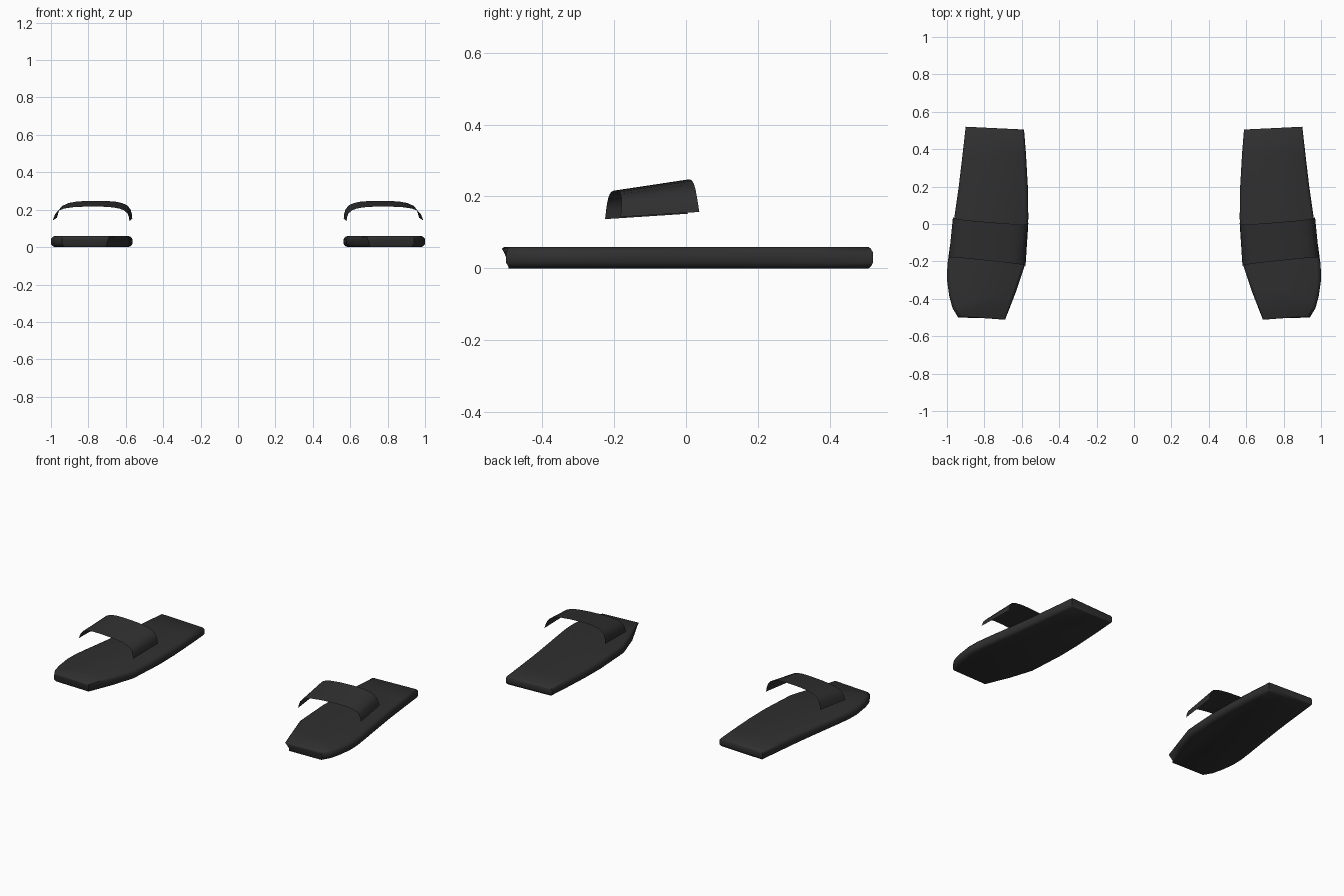
import bpy, bmesh

if "Cube" in bpy.data.objects:
    bpy.data.objects.remove(bpy.data.objects["Cube"])

rubber = bpy.data.materials.new("charcoal_rubber")
rubber.diffuse_color = (0.029, 0.029, 0.029, 1)
rubber.use_nodes = True
rubber.node_tree.nodes["Principled BSDF"].inputs["Base Color"].default_value = rubber.diffuse_color


def finish(bm, name, angle):
    mesh = bpy.data.meshes.new(name)
    bm.to_mesh(mesh)
    bm.free()
    ob = bpy.data.objects.new(name, mesh)
    bpy.context.collection.objects.link(ob)
    mesh.materials.append(rubber)
    bpy.ops.object.select_all(action='DESELECT')
    bpy.context.view_layer.objects.active = ob
    ob.select_set(True)
    bpy.ops.object.shade_smooth_by_angle(angle=angle)


# Sole outline, counter-clockwise from the inner toe corner
OUTLINE = [(0.685, -0.518), (0.94, -0.50), (0.97, -0.45), (0.987, -0.39),
           (1.0, -0.30), (0.998, -0.22), (0.986, -0.13), (0.96, 0.04),
           (0.937, 0.20), (0.918, 0.36), (0.90, 0.52), (0.588, 0.505),
           (0.578, 0.38), (0.567, 0.19), (0.565, 0.03), (0.58, -0.21),
           (0.632, -0.365)]
# Sole layers: height, width scale, length scale, inner toe corner pinch
LAYERS = [(0.0, 0.90, 0.975, 0.012), (0.005, 0.955, 0.988, 0.02),
          (0.016, 1.0, 1.0, 0.025), (0.044, 1.0, 1.0, 0.012),
          (0.055, 0.955, 0.988, 0.0), (0.06, 0.90, 0.975, 0.0)]


def sole(side, name):
    bm = bmesh.new()
    rings = []
    for z, sx, sy, pinch in LAYERS:
        ring = []
        for i, (x, y) in enumerate(OUTLINE):
            px, py = 0.78 + (x - 0.78) * sx, y * sy
            if i == 0:
                px, py = px + pinch * 0.7, py + pinch
            ring.append(bm.verts.new((side * px, py, z)))
        rings.append(ring)
    n = len(OUTLINE)
    for a, b in zip(rings, rings[1:]):
        for i in range(n):
            j = (i + 1) % n
            bm.faces.new((a[i], a[j], b[j], b[i]))
    bm.faces.new(rings[0][::-1])
    bm.faces.new(rings[-1])
    bmesh.ops.recalc_face_normals(bm, faces=bm.faces)
    finish(bm, name, 0.9)


# Strap arch from inner to outer side: width fraction, height fraction
ARCH = [(0, 0), (0.008, 0.3), (0.025, 0.54), (0.07, 0.75), (0.13, 0.87),
        (0.21, 0.95), (0.35, 1), (0.6, 1), (0.74, 0.96), (0.85, 0.87),
        (0.93, 0.70), (0.967, 0.48), (0.985, 0.25), (1, 0)]
# Strap edges: inner foot, outer foot, crown height
FRONT = ((0.58, -0.225, 0.137), (0.99, -0.182, 0.143), 0.216)
BACK = ((0.565, 0.005, 0.152), (0.968, 0.037, 0.157), 0.247)


def strap(side, name):
    bm = bmesh.new()
    rows = []
    for inner, outer, top in (FRONT, BACK):
        row = []
        for u, h in ARCH:
            x, y, z = (a + (b - a) * u for a, b in zip(inner, outer))
            y -= 0.012 * h if inner[1] > -0.1 else -0.008 * h
            row.append(bm.verts.new((side * x, y, z + (top - z) * h)))
        rows.append(row)
    f, b = rows
    for i in range(len(ARCH) - 1):
        quad = (f[i], f[i + 1], b[i + 1], b[i])
        bm.faces.new(quad if side > 0 else quad[::-1])
    finish(bm, name, 0.9)


for side, label in ((1, "right"), (-1, "left")):
    sole(side, label + "_sole")
    strap(side, label + "_strap")
